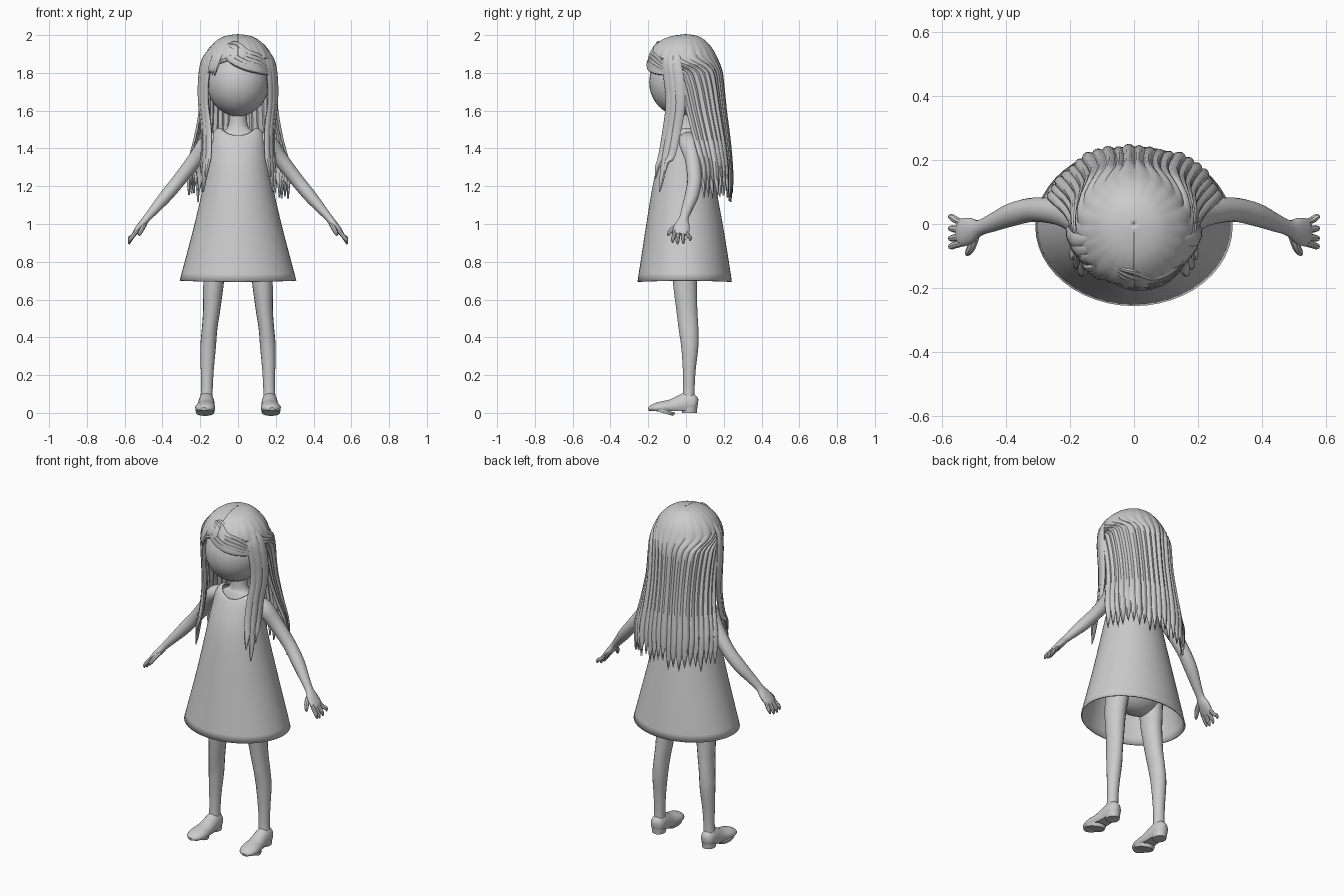
import bpy, bmesh, math, random
from mathutils import Vector

random.seed(4)
grey = bpy.data.materials.new("plain_grey")
grey.diffuse_color = (0.6, 0.6, 0.6, 1)


def finish(name, bm, thickness=0.0, angle=40):
    bmesh.ops.recalc_face_normals(bm, faces=bm.faces)
    me = bpy.data.meshes.new(name)
    bm.to_mesh(me)
    bm.free()
    me.materials.append(grey)
    ob = bpy.data.objects.new(name, me)
    bpy.context.collection.objects.link(ob)
    bpy.ops.object.select_all(action='DESELECT')
    ob.select_set(True)
    bpy.context.view_layer.objects.active = ob
    bpy.ops.object.shade_smooth_by_angle(angle=math.radians(angle))
    if thickness:
        mod = ob.modifiers.new("thickness", 'SOLIDIFY')
        mod.thickness = thickness
        mod.offset = 0
    return ob


def smooth(rows, steps=4):
    """Catmull-Rom interpolation of equally long tuples."""
    out = []
    for i in range(len(rows) - 1):
        p = [rows[max(0, min(len(rows) - 1, i + k))] for k in (-1, 0, 1, 2)]
        for s in range(steps):
            t = s / steps
            out.append(tuple(
                0.5 * (2 * b + (c - a) * t + (2 * a - 5 * b + 4 * c - d) * t * t
                       + (3 * b - a - 3 * c + d) * t ** 3)
                for a, b, c, d in zip(*p)))
    out.append(tuple(rows[-1]))
    return out


def skin(bm, rings, closed=True):
    rings = [[bm.verts.new(p) for p in r] for r in rings]
    n = len(rings[0])
    for a, b in zip(rings, rings[1:]):
        for i in range(n if closed else n - 1):
            j = (i + 1) % n
            bm.faces.new((a[i], a[j], b[j], b[i]))
    return rings


def tube(name, pts, ref=None, n=14, sx=1, floor=None, steps=4):
    """Swept oval (x, y, z, radius along ref, radius across); ref None = radial."""
    pts = smooth(pts, steps)
    rings = []
    for k, (x, y, z, ra, rb) in enumerate(pts):
        t = (Vector(pts[min(k + 1, len(pts) - 1)][:3]) - Vector(pts[max(k - 1, 0)][:3])).normalized()
        r = Vector(ref) if ref else Vector((x, y, 0))
        u = (r - t * r.dot(t)).normalized()
        v = t.cross(u)
        ring = []
        for i in range(n):
            a = math.tau * i / n
            p = Vector((x, y, z)) + u * (ra * math.cos(a)) + v * (rb * math.sin(a))
            if floor is not None:
                p.z = max(p.z, floor)
            ring.append((p.x * sx, p.y, p.z))
        rings.append(ring)
    bm = bmesh.new()
    rings = skin(bm, rings)
    bm.faces.new(rings[0])
    bm.faces.new(rings[-1])
    return finish(name, bm)


def ball(name, centre, radii):
    bm = bmesh.new()
    bmesh.ops.create_uvsphere(bm, u_segments=32, v_segments=20, radius=1)
    for v in bm.verts:
        v.co = Vector([c + r * k for c, r, k in zip(centre, radii, v.co)])
    return finish(name, bm)


# Head, neck and hidden torso
ball("head", (0, -0.02, 1.75), (0.165, 0.175, 0.18))
tube("neck_and_chest", [(0, 0, 1.3, .11, .08), (0, 0, 1.43, .12, .07), (0, 0.005, 1.48, .095, .058),
                        (0, 0.01, 1.52, .052, .048), (0, 0.01, 1.64, .045, .045)], (1, 0, 0), 24)
ball("hips", (0, 0, 0.86), (0.17, 0.11, 0.12))

# Flared dress: z, half width, centre y, half depth, dip at front and back
dress = smooth([(0.70, .305, -.007, .246, .006), (0.85, .265, -.007, .222, 0), (1.0, .226, -.008, .198, 0),
                (1.2, .18, -.01, .163, 0), (1.32, .158, -.008, .136, 0), (1.41, .143, -.004, .105, .005),
                (1.47, .132, 0, .085, .02), (1.5, .112, .002, .075, .035), (1.505, .092, .002, .07, .045)], 3)
bm = bmesh.new()
skin(bm, [[(rx * math.cos(a), yc + ry * math.sin(a), z - dip * math.sin(a) ** 2)
           for a in (math.tau * i / 48 for i in range(48))] for z, rx, yc, ry, dip in dress])
finish("dress", bm, 0.008)

for side, sx in (("left", 1), ("right", -1)):
    # Arm and flattened palm
    tube(side + "_arm", [(.11, .01, 1.455, .045, .035), (.165, .015, 1.425, .052, .045),
                         (.225, .035, 1.345, .042, .04), (.31, .045, 1.235, .038, .036),
                         (.38, .03, 1.15, .037, .034), (.44, .005, 1.08, .029, .026),
                         (.483, -.012, 1.03, .025, .02), (.51, -.02, .995, .04, .02),
                         (.538, -.027, .962, .044, .016), (.55, -.029, .945, .036, .011)],
         (0, 1, 0), 16, sx)
    # Fingers and thumb
    for name, y0, y1, tip in (("index", -.06, -.07, .90), ("middle", -.04, -.045, .893),
                              ("ring", -.018, -.014, .895), ("little", .004, .022, .91)):
        tube(f"{side}_{name}_finger", [(.535, y0, .965, .010, .011), (.558, (y0 + y1) / 2, .935, .011, .011),
                                       (.572, y1, tip + .018, .010, .010), (.577, y1, tip, .004, .004)],
             (0, 1, 0), 8, sx, steps=3)
    tube(side + "_thumb", [(.495, -.035, 1.0, .012, .014), (.508, -.07, .975, .014, .013),
                           (.52, -.09, .95, .010, .010), (.523, -.096, .937, .004, .004)],
         (0, 1, 0), 8, sx, steps=3)
    # Leg
    tube(side + "_leg", [(.105, 0, .92, .075, .09), (.122, -.002, .78, .058, .074), (.13, -.005, .68, .054, .064),
                         (.14, .005, .54, .045, .056), (.15, .013, .45, .041, .053), (.158, .02, .35, .041, .046),
                         (.163, .017, .22, .034, .034), (.165, .015, .12, .031, .031), (.168, .012, .05, .034, .036)],
         (1, 0, 0), 18, sx)
    # Shoe with flat sole and heel pad
    tube(side + "_shoe", [(.166, .062, .048, .014, .025), (.167, .045, .05, .036, .046), (.167, .01, .052, .042, .058),
                          (.168, -.035, .042, .044, .05), (.17, -.08, .032, .048, .04),
                          (.174, -.135, .028, .053, .032), (.178, -.175, .024, .042, .022),
                          (.18, -.198, .02, .016, .008)], (1, 0, 0), 18, sx, 0.01)
    tube(side + "_heel", [(.167, .018, 0, .036, .04), (.167, .018, .03, .04, .043)], (1, 0, 0), 18, sx)
    tube(side + "_sole", [(.174, -.125, 0, .048, .06), (.174, -.12, .018, .052, .068)], (1, 0, 0), 18, sx)
    # Long locks falling in front of the shoulders
    for k, (dx, dy, end) in enumerate(((0, 0, 1.17), (-.016, -.022, 1.24), (.012, .03, 1.27))):
        tube(f"{side}_front_lock_{k + 1}",
             [(.115 + dx, -.075 + dy, 1.945, .008, .015), (.165 + dx, -.085 + dy, 1.87, .013, .028),
              (.186 + dx, -.07 + dy, 1.77, .013, .03), (.187 + dx, -.06 + dy, 1.64, .013, .028),
              (.172 + dx, -.08 + dy, 1.5, .013, .026), (.172 + dx, -.108 + dy, 1.36, .012, .022),
              (.18 + dx, -.13 + dy, end + .06, .010, .014), (.183 + dx, -.14 + dy, end, .002, .003)],
             None, 8, sx, steps=3)

# Crown and long back hair: z, half width, centre y, half depth, half sweep in degrees
hair = smooth([(2.0, .002, 0, .002, 180), (1.992, .06, -.005, .06, 180), (1.972, .103, -.015, .108, 180),
               (1.93, .147, -.02, .152, 180), (1.88, .172, -.018, .176, 178), (1.82, .186, -.003, .183, 116),
               (1.75, .192, .002, .188, 101), (1.6, .2, .01, .195, 92), (1.45, .23, .02, .204, 84),
               (1.3, .276, .028, .21, 76), (1.2, .27, .025, .212, 74)], 3)
strand, count = 5, 22
lift = [random.uniform(0, 0.014) for _ in range(count)]
ends = [random.uniform(1.11, 1.17) for _ in range(count)]
rings = []
for k, (z, rx, yc, ry, sweep) in enumerate(hair):
    ring = []
    for i in range(strand * count):
        s, f = divmod(i, strand)
        mid = abs(f - 2) / 2
        a = math.radians(min(sweep, 180)) * (2 * i / (strand * count - 1) - 1)
        grow = min(1, max(0, 1.99 - z) / 0.2)
        if abs(a) > 3.0:
            grow = 0
        d = grow * (lift[s] - 0.007 * mid * mid)
        zz = z
        if z < 1.36:   # stretch the lower rows into pointed tips
            zz = 1.36 - (1.36 - z) / 0.16 * (1.36 - (ends[s] + 0.085 * mid))
        ring.append(((rx + d) * math.sin(a), yc + (ry + d) * math.cos(a), zz))
    rings.append(ring)
bm = bmesh.new()
skin(bm, rings, False)
finish("back_hair", bm, 0.01, 30)


# Swept fringe lying on the brow
def brow(x, z, ra, rb):
    q = max(0.02, 1 - (x / .195) ** 2 - ((z - 1.8) / .215) ** 2)
    return (x, -.012 - .19 * math.sqrt(q), z, ra, rb)


for k in range(5):
    h = k * 0.018
    tube(f"fringe_right_sweep_{k + 1}",
         [brow(-.085 + h / 2, 1.935 + h / 5, .006, .01), brow(-.045 + h / 2, 1.878 + h, .011, .02),
          brow(.03 + h / 4, 1.836 + h, .012, .021), brow(.11, 1.812 + h, .011, .018),
          brow(.172, 1.79 + h / 2, .004, .005)], None, 8)
for k in range(4):
    h = k * 0.022
    tube(f"fringe_left_sweep_{k + 1}",
         [brow(-.07 - h / 3, 1.94, .006, .01), brow(-.092 - h / 2, 1.895 - h / 5, .011, .016),
          brow(-.112 - h / 2, 1.84 - h / 4, .01, .014), brow(-.125 - h / 2, 1.785 + h / 4, .003, .003)],
         None, 8)
